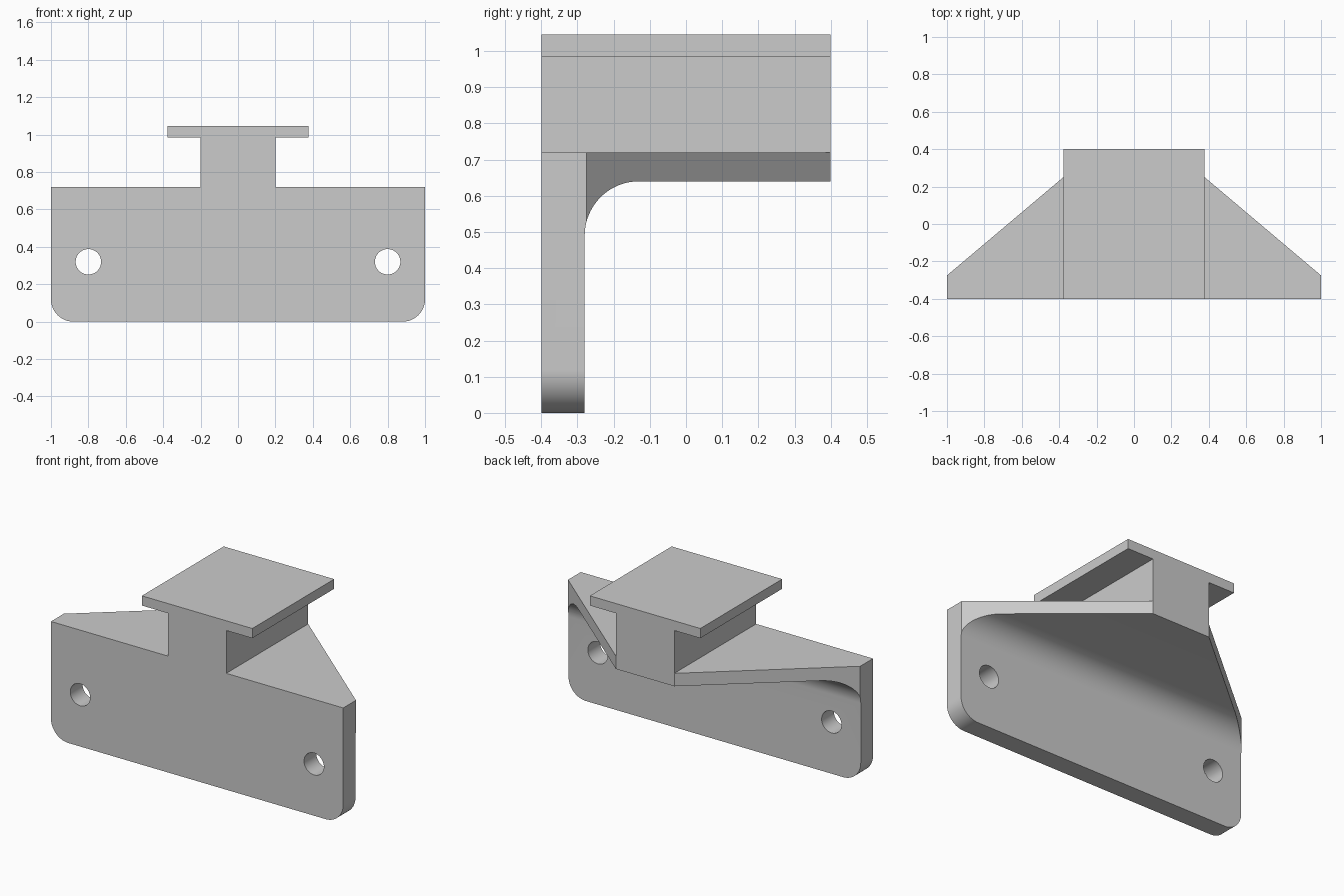
import bpy, bmesh
from math import cos, sin, pi, radians
from mathutils import Vector

cube = bpy.data.objects.get("Cube")
if cube:
    bpy.data.objects.remove(cube, do_unlink=True)

grey = bpy.data.materials.new("light_grey")
grey.use_nodes = True
colour = (0.6, 0.6, 0.6, 1)
grey.diffuse_color = colour
grey.node_tree.nodes["Principled BSDF"].inputs["Base Color"].default_value = colour


def arc(cx, cy, r, start, end, steps=20):
    angles = [radians(start + (end - start) * i / steps) for i in range(steps + 1)]
    return [(cx + r * cos(a), cy + r * sin(a)) for a in angles]


def prism(name, profile, axis, low, high):
    """Extrude a 2D profile along an axis; the profile uses the other two axes in order."""
    def place(p, d):
        co = list(p)
        co.insert(axis, d)
        return co
    bm = bmesh.new()
    face = bm.faces.new([bm.verts.new(place(p, low)) for p in profile])
    result = bmesh.ops.extrude_face_region(bm, geom=[face])
    offset = Vector((0, 0, 0))
    offset[axis] = high - low
    verts = [g for g in result["geom"] if isinstance(g, bmesh.types.BMVert)]
    bmesh.ops.translate(bm, verts=verts, vec=offset)
    bmesh.ops.recalc_face_normals(bm, faces=bm.faces)
    mesh = bpy.data.meshes.new(name)
    bm.to_mesh(mesh)
    bm.free()
    mesh.materials.append(grey)
    obj = bpy.data.objects.new(name, mesh)
    bpy.context.collection.objects.link(obj)
    return obj


def combine(target, other, operation):
    mod = target.modifiers.new(operation, "BOOLEAN")
    mod.operation = operation
    mod.solver = "EXACT"
    mod.object = other
    bpy.context.view_layer.objects.active = target
    bpy.ops.object.modifier_apply(modifier=mod.name)
    bpy.data.objects.remove(other, do_unlink=True)


# Wall plate and shelf with a filleted inner corner
side = [(-0.4, 0), (-0.28, 0)] + arc(-0.13, 0.49, 0.15, 180, 90)
side += [(0.4, 0.64), (0.4, 0.72), (-0.4, 0.72)]
bracket = prism("mounting_bracket", side, 0, -1.1, 1.1)

# Tapered shelf outline
plan = [(-1, -0.5), (1, -0.5), (1, -0.275), (0.2, 0.4), (-0.2, 0.4), (-1, -0.275)]
combine(bracket, prism("taper_cutter", plan, 2, -0.2, 1), "INTERSECT")

# Rounded lower corners
front = arc(-0.88, 0.12, 0.12, 180, 270) + arc(0.88, 0.12, 0.12, 270, 360)
front += [(1.2, 0.12), (1.2, 0.9), (-1.2, 0.9), (-1.2, 0.12)]
combine(bracket, prism("corner_cutter", front, 1, -0.6, 0.6), "INTERSECT")

# Screw holes
for x in (-0.8, 0.8):
    hole = prism("hole_cutter", arc(x, 0.32, 0.068, 0, 360, 48)[:-1], 1, -0.6, 0)
    combine(bracket, hole, "DIFFERENCE")

# Stem and flat cap
half = [(0.2, 0.68), (0.2, 0.985), (0.378, 0.985), (0.378, 1.045)]
tee = half + [(-x, z) for x, z in reversed(half)]
combine(bracket, prism("stem_and_cap", tee, 1, -0.4, 0.4), "UNION")

# Clean up flush faces and shade
bm = bmesh.new()
bm.from_mesh(bracket.data)
bmesh.ops.remove_doubles(bm, verts=bm.verts, dist=0.0001)
bmesh.ops.dissolve_limit(bm, angle_limit=radians(0.5), verts=bm.verts, edges=bm.edges)
bm.to_mesh(bracket.data)
bm.free()
bpy.ops.object.select_all(action="DESELECT")
bracket.select_set(True)
bpy.context.view_layer.objects.active = bracket
bpy.ops.object.shade_smooth_by_angle(angle=radians(30))
